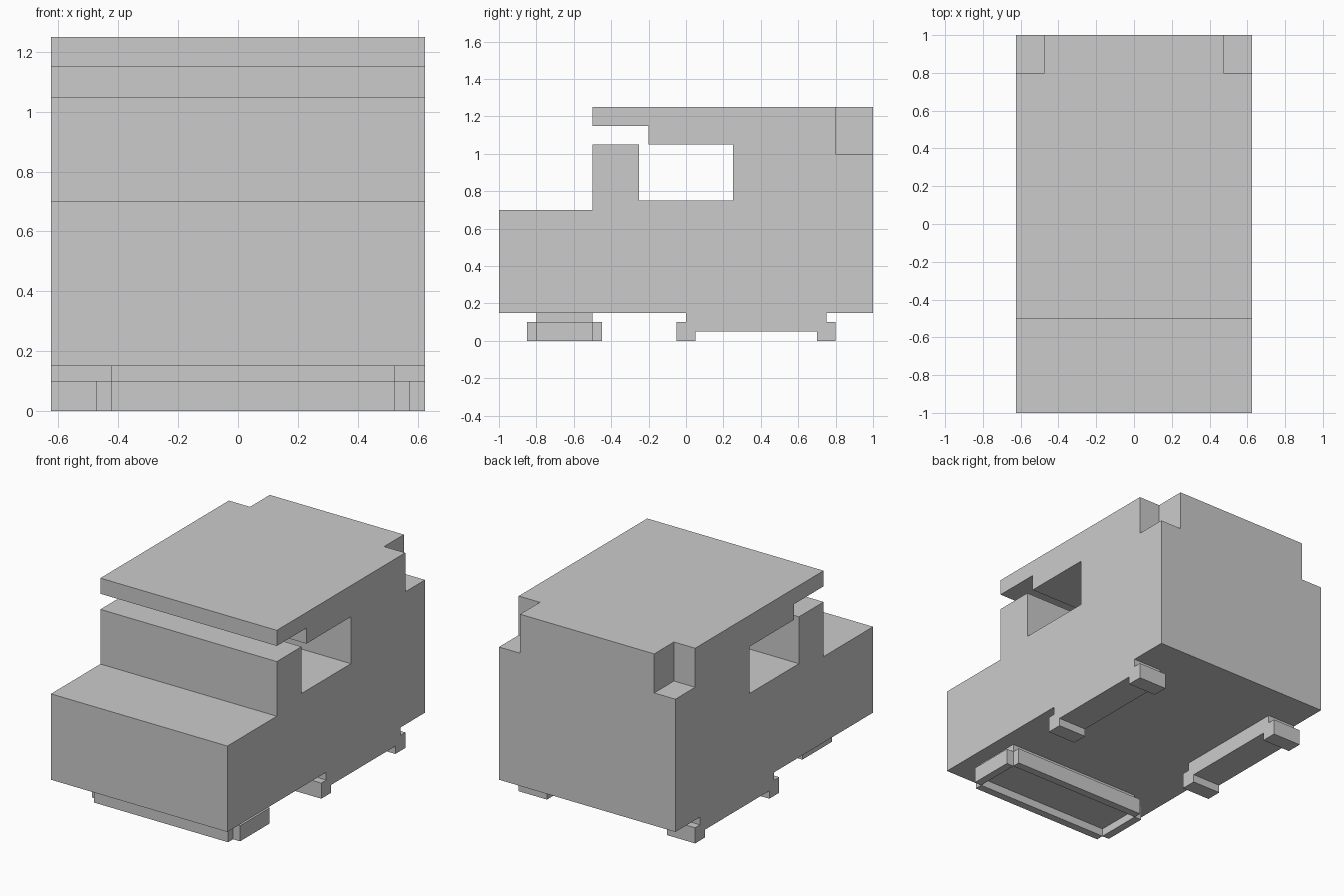
import bpy, bmesh

if "Cube" in bpy.data.objects:
    bpy.data.objects.remove(bpy.data.objects["Cube"])


def extrude_profile(name, points, x0, x1):
    """Prism from a (y, z) side profile, swept along x."""
    bm = bmesh.new()
    face = bm.faces.new([bm.verts.new((x0, y, z)) for y, z in points])
    ext = bmesh.ops.extrude_face_region(bm, geom=[face])
    moved = [v for v in ext["geom"] if isinstance(v, bmesh.types.BMVert)]
    bmesh.ops.translate(bm, verts=moved, vec=(x1 - x0, 0, 0))
    bmesh.ops.recalc_face_normals(bm, faces=bm.faces)
    mesh = bpy.data.meshes.new(name)
    bm.to_mesh(mesh)
    bm.free()
    obj = bpy.data.objects.new(name, mesh)
    bpy.context.collection.objects.link(obj)
    return obj


def box(name, x, y, z):
    return extrude_profile(
        name, [(y[0], z[0]), (y[1], z[0]), (y[1], z[1]), (y[0], z[1])], *x)


W = 0.625  # half width

# Body: hood, cab wall, side window opening and overhanging roof in one profile
body = extrude_profile("body", [
    (-1, 0.15), (1, 0.15), (1, 1.25), (-0.5, 1.25), (-0.5, 1.15),
    (-0.2, 1.15), (-0.2, 1.05), (0.25, 1.05), (0.25, 0.75), (-0.25, 0.75),
    (-0.25, 1.05), (-0.5, 1.05), (-0.5, 0.7), (-1, 0.7)], -W, W)

# Notches in the two rear roof corners
for side, label in ((-1, "left"), (1, "right")):
    cutter = box(f"{label}_notch_cutter", sorted((side * 0.475, side * 0.8)),
                 (0.8, 1.2), (1.0, 1.4))
    cutter.hide_render = True
    cutter.hide_set(True)
    mod = body.modifiers.new(f"{label}_notch", "BOOLEAN")
    mod.operation = "DIFFERENCE"
    mod.solver = "EXACT"
    mod.object = cutter
bpy.context.view_layer.objects.active = body
for mod in list(body.modifiers):
    cutter = mod.object
    bpy.ops.object.modifier_apply(modifier=mod.name)
    bpy.data.objects.remove(cutter)

# Rear side rails, each with a foot at both ends
rail = [(0, 0.15), (0, 0.1), (-0.05, 0.1), (-0.05, 0), (0.05, 0), (0.05, 0.05),
        (0.7, 0.05), (0.7, 0), (0.8, 0), (0.8, 0.1), (0.75, 0.1), (0.75, 0.15)]
extrude_profile("left_rail", rail, -W, -0.425)
extrude_profile("right_rail", rail, 0.425, W)

# Front skid: core block with a lip plate on each of its four sides
cx, cy, t = (-0.425, 0.525), (-0.8, -0.5), 0.05
box("front_skid_core", cx, cy, (0.05, 0.15))
box("skid_front_lip", cx, (cy[0] - t, cy[0]), (0, 0.1))
box("skid_back_lip", cx, (cy[1], cy[1] + t), (0, 0.1))
box("skid_left_lip", (cx[0] - t, cx[0]), cy, (0, 0.1))
box("skid_right_lip", (cx[1], cx[1] + t), cy, (0, 0.1))
